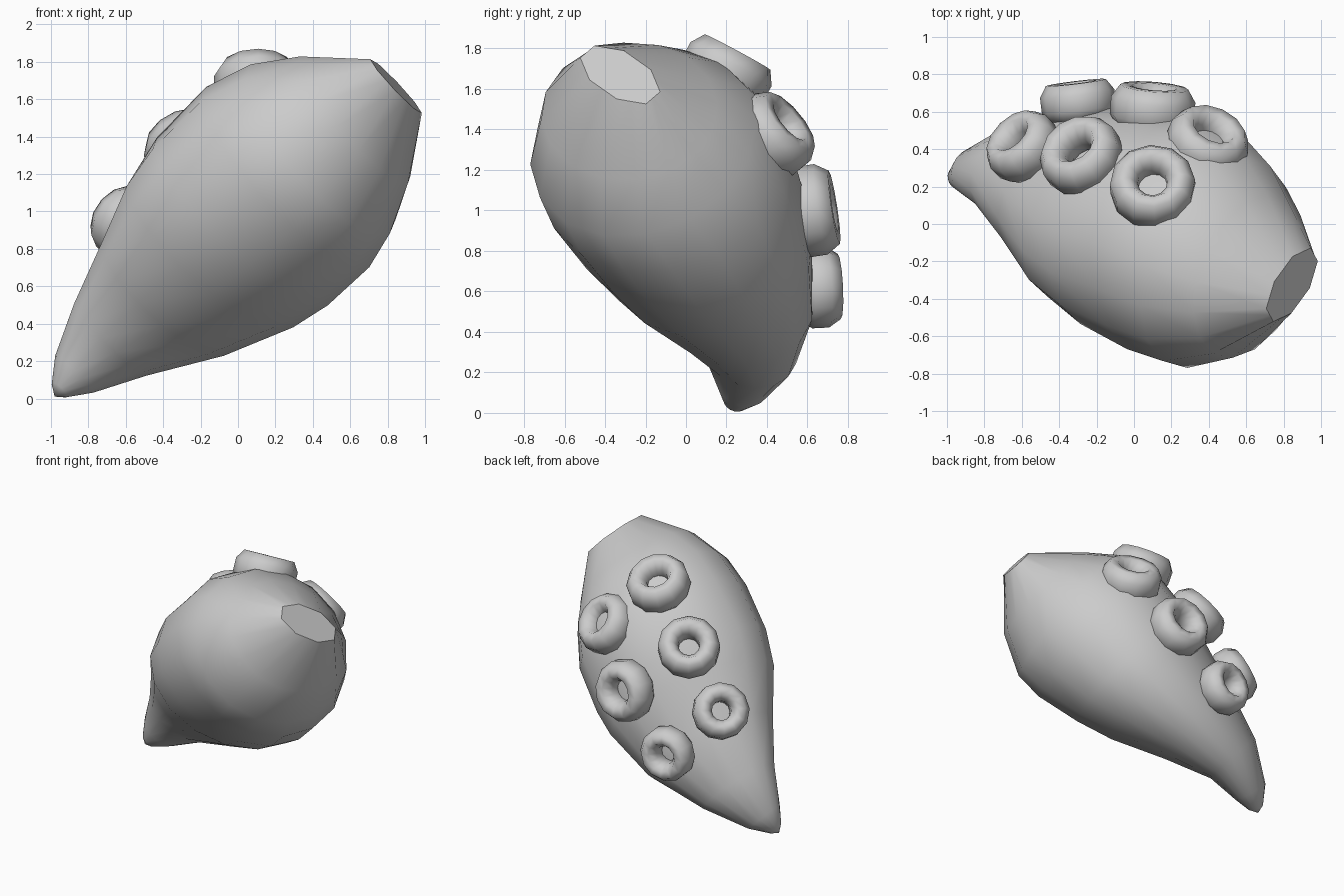
import bpy, bmesh, math
from mathutils import Vector

if "Cube" in bpy.data.objects:
    bpy.data.objects.remove(bpy.data.objects["Cube"])

grey = bpy.data.materials.new("pale_grey")
grey.diffuse_color = (0.6, 0.6, 0.6, 1)
grey.use_nodes = True
grey.node_tree.nodes["Principled BSDF"].inputs["Base Color"].default_value = grey.diffuse_color


def finish(bm, name, angle):
    bmesh.ops.recalc_face_normals(bm, faces=bm.faces)
    me = bpy.data.meshes.new(name)
    bm.to_mesh(me)
    bm.free()
    me.materials.append(grey)
    ob = bpy.data.objects.new(name, me)
    bpy.context.collection.objects.link(ob)
    bpy.ops.object.select_all(action='DESELECT')
    bpy.context.view_layer.objects.active = ob
    ob.select_set(True)
    bpy.ops.object.shade_smooth_by_angle(angle=math.radians(angle))
    return ob


# Tentacle body rings from the tip to the cut end:
# x, y, z, lower radius, side radius, side offset, lower offset, diagonal stretch
RINGS = [(-0.955, 0.24, 0.045, 0.055, 0.055, 0, 0, 0),
         (-0.875, 0.275, 0.13, 0.142, 0.125, 0, 0, 0.01),
         (-0.69, 0.28, 0.325, 0.275, 0.24, 0.03, 0.01, 0.04),
         (-0.42, 0.17, 0.545, 0.445, 0.405, 0.08, 0.02, 0.07),
         (-0.165, 0.03, 0.785, 0.59, 0.545, 0.085, 0.02, 0.07),
         (0.0, -0.045, 0.945, 0.64, 0.60, 0.07, 0.015, 0.055),
         (0.25, -0.12, 1.19, 0.65, 0.64, 0.03, 0.015, 0.025),
         (0.44, -0.21, 1.335, 0.585, 0.59, 0, 0, 0.015),
         (0.62, -0.28, 1.49, 0.445, 0.445, 0, 0, 0.03),
         (0.845, -0.325, 1.67, 0.19, 0.19, 0, 0, 0.06)]
SIDES = 16
bm = bmesh.new()
centres = [Vector(r[:3]) for r in RINGS]
loops = []
for i, (c, ring) in enumerate(zip(centres, RINGS)):
    axis = (centres[min(i + 1, len(RINGS) - 1)] - centres[max(i - 1, 0)]).normalized()
    last = i == len(RINGS) - 1
    if last:
        axis = Vector((0.77, -0.12, 0.63)).normalized()
    v = (Vector((0, 1, 0)) - axis * axis.y).normalized()
    u = v.cross(axis)
    if u.x < 0:
        u = -u
    ru, rv, off_v, off_u, e = ring[3:]
    loop = []
    for k in range(SIDES):
        t = 2 * math.pi * k / SIDES
        cu = off_u + ru * math.cos(t) + e * math.sin(t)
        cv = off_v + rv * math.sin(t) + e * math.cos(t)
        loop.append(bm.verts.new(c + u * cu + v * cv))
    if last:  # eight-sided cut
        for k in range(0, SIDES, 2):
            loop[k].co = (loop[k - 1].co + loop[k + 1].co) / 2
    loops.append(loop)
for a, b in zip(loops, loops[1:]):
    for k in range(SIDES):
        n = (k + 1) % SIDES
        bm.faces.new((a[k], a[n], b[n], b[k]))
bm.faces.new(loops[-1])
tip = bm.verts.new((-0.98, 0.235, 0.01))
for k in range(SIDES):
    bm.faces.new((loops[0][k], loops[0][(k + 1) % SIDES], tip))
body = finish(bm, "tentacle_body", 40)

# Keep the rim of the cut end crisp
cut = max(body.data.polygons, key=lambda p: len(p.vertices))
rim = set(cut.edge_keys)
for edge in body.data.edges:
    if edge.key in rim:
        edge.use_edge_sharp = True

# Suckers: position, facing direction, size
SUCKERS = [((0.10, 0.205, 1.69), (-0.03, 0.47, 0.87), 1.06),
           ((-0.285, 0.37, 1.35), (-0.40, 0.58, 0.70), 1.04),
           ((0.395, 0.44, 1.38), (0.33, 0.72, 0.60), 1.03),
           ((-0.60, 0.42, 0.945), (-0.60, 0.62, 0.52), 0.95),
           ((0.10, 0.63, 1.00), (0.08, 0.98, 0.15), 1.05),
           ((-0.30, 0.665, 0.62), (-0.12, 0.99, 0.05), 0.93)]
AROUND, SECTION = 12, 8


def sucker(name, pos, facing, size):
    bm = bmesh.new()
    turn = Vector(facing).to_track_quat('Z', 'Y')
    grid = []
    for i in range(AROUND):
        a = 2 * math.pi * i / AROUND
        row = []
        for j in range(SECTION):
            b = 2 * math.pi * (j + 0.5) / SECTION
            r = 0.145 + 0.076 * math.cos(b)
            p = Vector((r * math.cos(a), r * math.sin(a), 0.118 * math.sin(b) - 0.01))
            row.append(bm.verts.new(turn @ (p * size) + Vector(pos)))
        grid.append(row)
    for i in range(AROUND):
        for j in range(SECTION):
            i2, j2 = (i + 1) % AROUND, (j + 1) % SECTION
            bm.faces.new((grid[i][j], grid[i2][j], grid[i2][j2], grid[i][j2]))
    finish(bm, name, 60)


for n, s in enumerate(SUCKERS, 1):
    sucker(f"sucker_{n}", *s)
